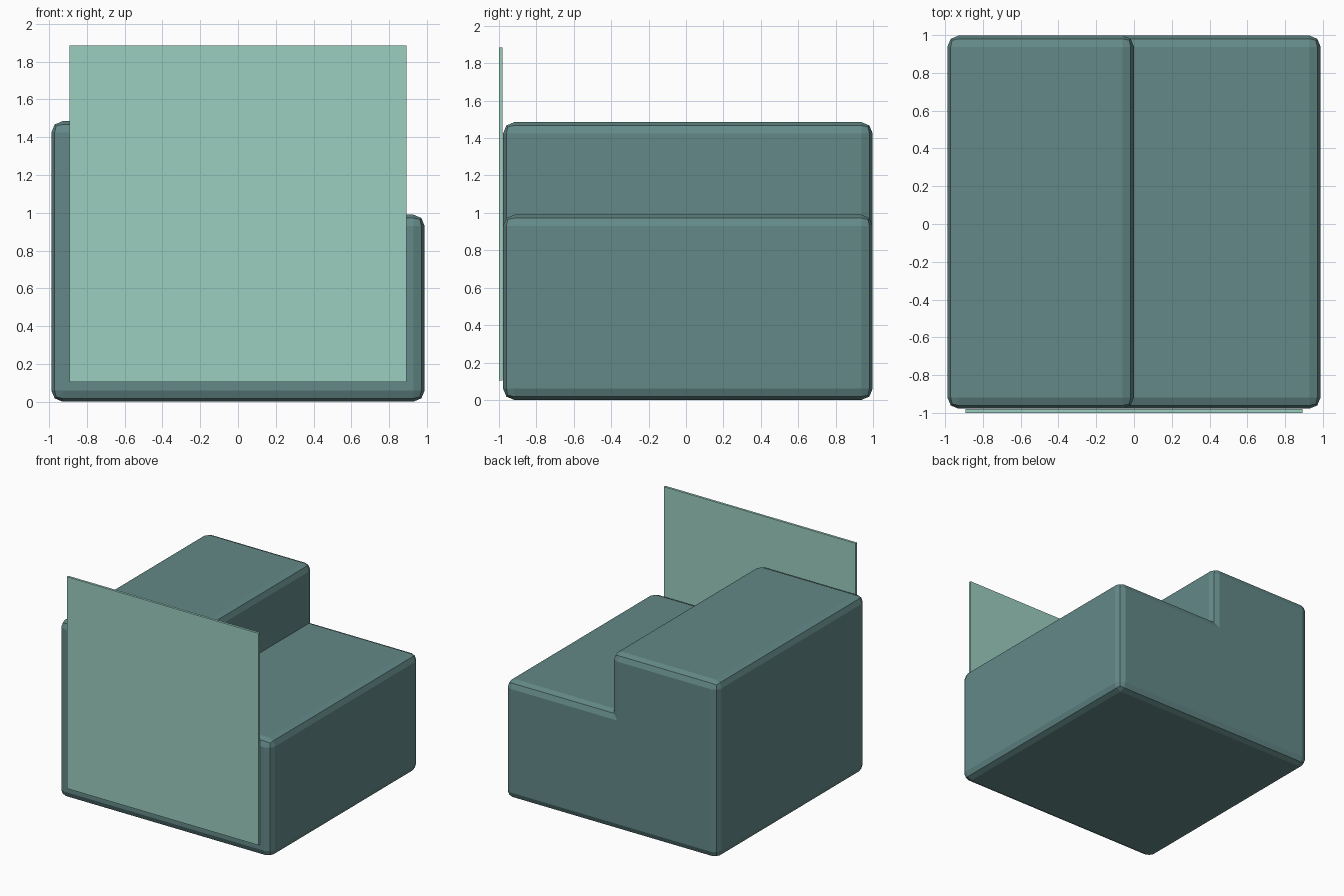
import bpy, bmesh

if "Cube" in bpy.data.objects:
    bpy.data.objects.remove(bpy.data.objects["Cube"])

W = 0.988                      # half width of the block
Y0, Y1 = -0.978, 0.998         # front and back of the block
STEP, TOP = 0.99, 1.485        # heights of low and tall halves
BEVEL = 0.06


def material(name, rgb):
    m = bpy.data.materials.new(name)
    m.diffuse_color = (*rgb, 1)
    m.use_nodes = True
    m.node_tree.nodes["Principled BSDF"].inputs["Base Color"].default_value = m.diffuse_color
    return m


def add_object(name, bm, mat):
    mesh = bpy.data.meshes.new(name)
    bm.to_mesh(mesh)
    bm.free()
    mesh.materials.append(mat)
    ob = bpy.data.objects.new(name, mesh)
    bpy.context.collection.objects.link(ob)
    return ob


# Stepped block: L-shaped profile extruded front to back
profile = [(-W, 0), (W, 0), (W, STEP), (0, STEP), (0, TOP), (-W, TOP)]
bm = bmesh.new()
face = bm.faces.new([bm.verts.new((x, Y0, z)) for x, z in profile])
ext = bmesh.ops.extrude_face_region(bm, geom=[face])
moved = [v for v in ext["geom"] if isinstance(v, bmesh.types.BMVert)]
bmesh.ops.translate(bm, verts=moved, vec=(0, Y1 - Y0, 0))
bmesh.ops.recalc_face_normals(bm, faces=bm.faces)

# Round only the outward edges; the inner step corner stays sharp
outer = [e for e in bm.edges if e.is_convex]
bmesh.ops.bevel(bm, geom=outer, offset=BEVEL, segments=2, profile=0.5,
                affect='EDGES', clamp_overlap=True)
add_object("stepped_block", bm, material("slate_teal", (0.125, 0.25, 0.245)))

# Thin square panel on the front
bm = bmesh.new()
bmesh.ops.create_cube(bm, size=1)
bmesh.ops.scale(bm, verts=bm.verts, vec=(1.782, 0.02, 1.78))
bmesh.ops.translate(bm, verts=bm.verts, vec=(0, -0.99, 0.995))
add_object("front_panel", bm, material("pale_mint", (0.33, 0.62, 0.53)))
